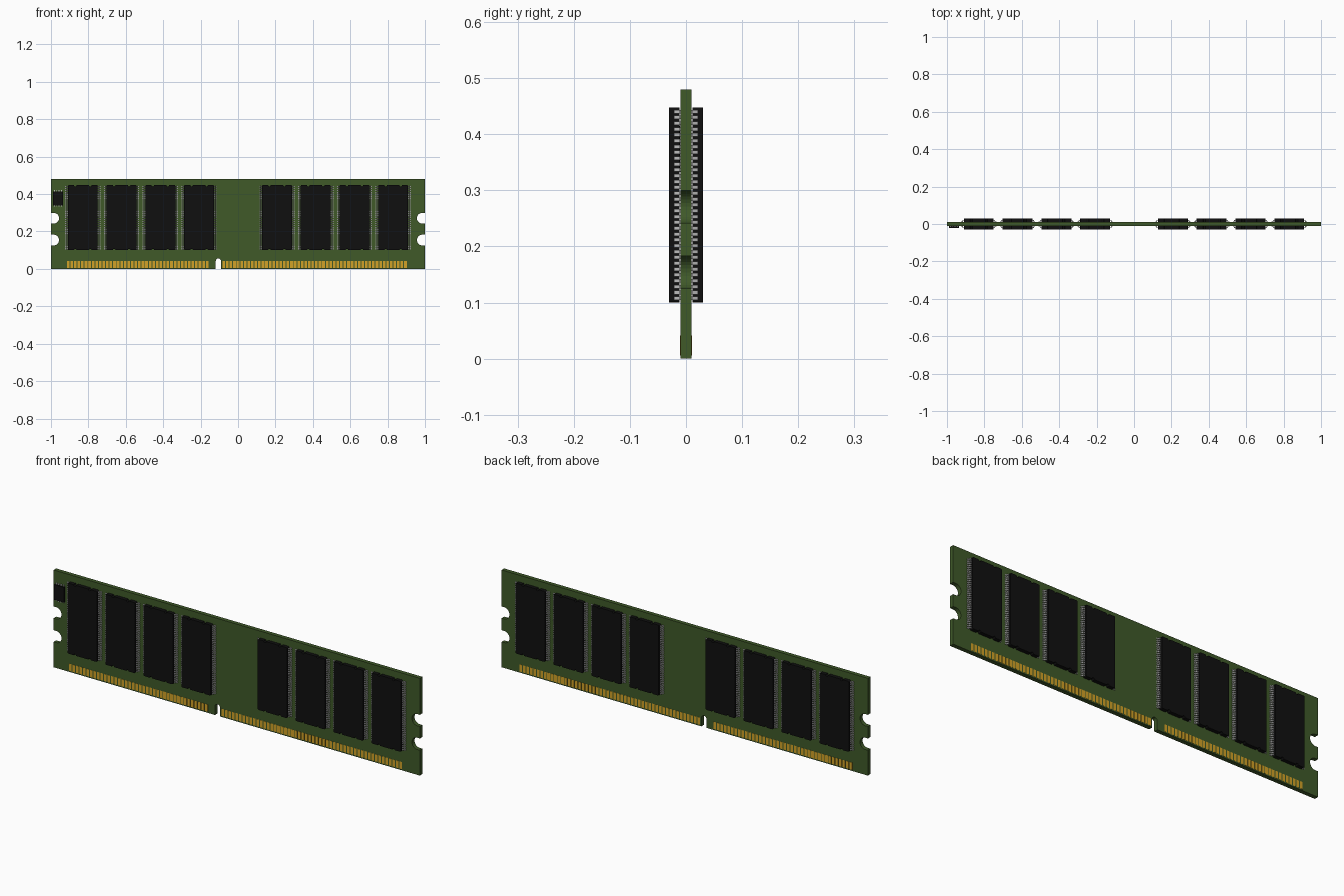
import bpy, bmesh, math
from mathutils import Vector

if "Cube" in bpy.data.objects:
    bpy.data.objects.remove(bpy.data.objects["Cube"])

def material(name, rgb):
    m = bpy.data.materials.new(name)
    m.diffuse_color = (*rgb, 1)
    m.use_nodes = True
    m.node_tree.nodes["Principled BSDF"].inputs["Base Color"].default_value = m.diffuse_color
    return m

GREEN = material("board_green", (0.05, 0.1, 0.022))
BLACK = material("chip_black", (0.005, 0.005, 0.005))
GOLD = material("contact_gold", (0.65, 0.36, 0.02))
METAL = material("pin_metal", (0.5, 0.5, 0.5))

def arc(cx, cz, r, a0, a1, n=10):
    return [(cx + r * math.cos(math.radians(a0 + (a1 - a0) * i / n)),
             cz + r * math.sin(math.radians(a0 + (a1 - a0) * i / n))) for i in range(n + 1)]

def extrude(bm, pts, vec):
    # closed 3D polygon swept along a vector
    face = bm.faces.new([bm.verts.new(p) for p in pts])
    res = bmesh.ops.extrude_face_region(bm, geom=[face], use_keep_orig=True)
    bmesh.ops.translate(bm, verts=[v for v in res["geom"] if isinstance(v, bmesh.types.BMVert)],
                        vec=Vector(vec))

def box(bm, x0, x1, y0, y1, z0, z1):
    extrude(bm, [(x0, y0, z0), (x1, y0, z0), (x1, y0, z1), (x0, y0, z1)], (0, y1 - y0, 0))

def finish(bm, name, mat):
    bmesh.ops.recalc_face_normals(bm, faces=bm.faces)
    me = bpy.data.meshes.new(name)
    bm.to_mesh(me)
    bm.free()
    me.materials.append(mat)
    return me

def place(me, name, loc=(0, 0, 0), turn=0):
    ob = bpy.data.objects.new(name, me)
    ob.location = loc
    ob.rotation_euler.z = turn
    bpy.context.collection.objects.link(ob)
    return ob

# circuit board: outline with latch notches and key slot
T, H = 0.01, 0.48
KEY, KW = -0.105, 0.014
right = []
for cz in (0.154, 0.271):
    right += [(1, cz - 0.029)] + arc(0.986, cz, 0.029, 270, 90, 14) + [(1, cz + 0.029)]
left = [(-x, z) for x, z in reversed(right)]
outline = ([(-1, 0), (KEY - KW, 0)] + arc(KEY, 0.042, KW, 180, 0)
           + [(KEY + KW, 0), (1, 0)] + right + [(1, H), (-1, H)] + left)
bm = bmesh.new()
extrude(bm, [(x, -T, z) for x, z in outline], (0, 2 * T, 0))
place(finish(bm, "circuit_board", GREEN), "circuit_board")

# gold edge contacts, 40 + 52 on each face
PITCH = 0.01905
bm = bmesh.new()
for x0, count in ((-0.915, 40), (-0.083, 52)):
    for i in range(count):
        x = x0 + i * PITCH
        for s in (-1, 1):
            box(bm, x, x + 0.014, s * 0.0095, s * 0.0108, 0.006, 0.041)
place(finish(bm, "edge_contacts", GOLD), "edge_contacts")

# memory chip body with small indents on its short ends
W, Z0, Z1 = 0.08, 0.10, 0.448
h = (Z1 - Z0) / 2
top = (arc(W - 0.005, h - 0.005, 0.005, 0, 90, 3)
       + arc(0.04, h, 0.007, 0, -180, 8) + arc(-0.04, h, 0.007, 0, -180, 8)
       + arc(-W + 0.005, h - 0.005, 0.005, 90, 180, 3))
bm = bmesh.new()
extrude(bm, [(x, -0.012, z) for x, z in top + [(-x, -z) for x, z in top]], (0, -0.018, 0))
chip = finish(bm, "memory_chip", BLACK)

# gull-wing pins, 33 on each long side
def gull(x, out):
    return [(x - 0.004, -0.0215), (x + out * 0.45, -0.0215), (x + out * 0.65, -0.0125),
            (x + out, -0.0125), (x + out, -0.0098), (x + out * 0.4, -0.0098),
            (x + out * 0.25, -0.019), (x - 0.004, -0.019)]

bm = bmesh.new()
for i in range(33):
    z = (i - 16) * 0.0104
    for s in (-1, 1):
        extrude(bm, [(s * x, y, z - 0.0032) for x, y in gull(W, 0.014)], (0, 0, 0.0064))
pins = finish(bm, "chip_pins", METAL)

# eight chips per face
for side, turn in (("front", 0), ("back", math.pi)):
    for s in (-1, 1):
        for i in range(4):
            loc = (s * (0.208 + i * 0.2073), 0, (Z0 + Z1) / 2)
            place(chip, side + "_memory_chip", loc, turn)
            place(pins, side + "_chip_pins", loc, turn)

# small controller chip on the front left, pins above and below
bm = bmesh.new()
box(bm, -0.99, -0.936, -0.021, -0.011, 0.34, 0.415)
place(finish(bm, "small_chip", BLACK), "small_chip")
bm = bmesh.new()
for i in range(4):
    x = -0.984 + i * 0.0125
    box(bm, x, x + 0.005, -0.0145, -0.0098, 0.333, 0.422)
place(finish(bm, "small_chip_pins", METAL), "small_chip_pins")
